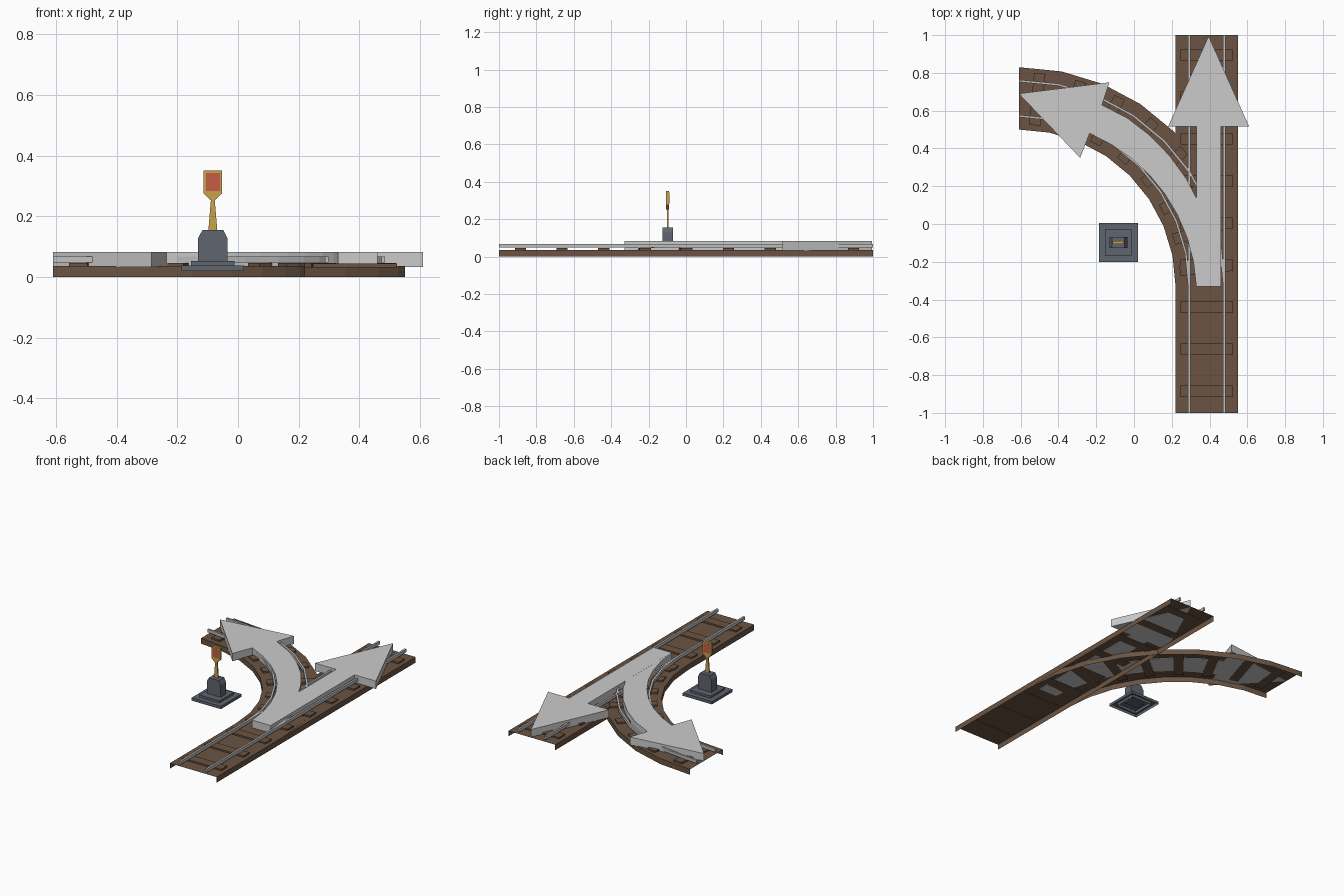
import bpy, bmesh, math
from mathutils import Vector

if "Cube" in bpy.data.objects:
    bpy.data.objects.remove(bpy.data.objects["Cube"])


def material(name, rgb):
    m = bpy.data.materials.new(name)
    m.diffuse_color = (*rgb, 1)
    m.use_nodes = True
    m.node_tree.nodes["Principled BSDF"].inputs["Base Color"].default_value = m.diffuse_color
    return m


WOOD = material("brown wood", (0.145, 0.088, 0.055))
STEEL = material("rail grey", (0.52, 0.52, 0.52))
ARROW = material("light grey", (0.60, 0.60, 0.60))
SLATE = material("slate", (0.115, 0.13, 0.16))
GOLD = material("gold", (0.57, 0.36, 0.07))
RED = material("red", (0.56, 0.11, 0.06))

CX, CY = -0.61, -0.33      # centre of the curved track
MID, HALF = 0.385, 0.165   # straight track middle and half width
SEG = 8


def arc(r, a):
    """Point on the curve; a in degrees, 0 = joins straight, 90 = far end."""
    t = math.radians(a)
    return (CX + r * math.cos(t), CY + r * math.sin(t))


def mesh_object(name, bm, mat):
    me = bpy.data.meshes.new(name)
    bm.to_mesh(me)
    bm.free()
    me.materials.append(mat)
    ob = bpy.data.objects.new(name, me)
    bpy.context.collection.objects.link(ob)
    return ob


def prism(name, pts, z0, z1, mat, open_bottom=False):
    """Extrude an xy outline from z0 up to z1."""
    bm = bmesh.new()
    f = bm.faces.new([bm.verts.new((x, y, z0)) for x, y in pts])
    ext = bmesh.ops.extrude_face_region(bm, geom=[f], use_keep_orig=True)
    for v in ext["geom"]:
        if isinstance(v, bmesh.types.BMVert):
            v.co.z = z1
    bmesh.ops.recalc_face_normals(bm, faces=bm.faces)
    if open_bottom:
        low = [f for f in bm.faces if all(abs(v.co.z - z0) < 1e-6 for v in f.verts)]
        bmesh.ops.delete(bm, geom=low, context='FACES_ONLY')
    return mesh_object(name, bm, mat)


def rect(cx, cy, hx, hy):
    return [(cx - hx, cy - hy), (cx + hx, cy - hy), (cx + hx, cy + hy), (cx - hx, cy + hy)]


def sweep(name, left, right, zs, mat, channel=False):
    """Strip between two xy polylines: open channel or closed bar."""
    bm = bmesh.new()
    z0, z1 = zs
    rows = [[bm.verts.new(p) for p in ((*l, z0), (*l, z1), (*r, z1), (*r, z0))]
            for l, r in zip(left, right)]
    for a, b in zip(rows, rows[1:]):
        for i in range(3 if channel else 4):
            j = (i + 1) % 4
            bm.faces.new((a[i], b[i], b[j], a[j]))
    if not channel:
        bm.faces.new(rows[0])
        bm.faces.new(rows[-1][::-1])
    bmesh.ops.recalc_face_normals(bm, faces=bm.faces)
    if channel and max(bm.faces, key=lambda f: abs(f.normal.z)).normal.z < 0:
        bmesh.ops.reverse_faces(bm, faces=bm.faces)
    return mesh_object(name, bm, mat)


def straight(x):
    return [(x, -1), (x, 1)]


def curve(r):
    return [arc(r, 90 * i / SEG) for i in range(SEG + 1)]


R = MID - CX
# Hollow track beds
sweep("straight_bed", straight(MID - HALF), straight(MID + HALF), (0, 0.035), WOOD, True)
sweep("curved_bed", curve(R - HALF), curve(R + HALF), (0.0005, 0.0355), WOOD, True)

# Rails
for side, off in (("left", -0.093), ("right", 0.093)):
    w = 0.006
    sweep(f"straight_rail_{side}", straight(MID + off - w), straight(MID + off + w),
          (0.048, 0.068), STEEL)
    sweep(f"curved_rail_{side}", curve(R + off - w), curve(R + off + w),
          (0.0475, 0.0675), STEEL)

# Sleepers
for i in range(9):
    prism(f"straight_sleeper_{i}", rect(MID, -0.885 + i * 0.2225, 0.138, 0.03),
          0.031, 0.045, WOOD)
for i in range(SEG):
    a = 90 * (i + 0.5) / SEG
    c, t = Vector(arc(R, a)), math.radians(a)
    u, v = Vector((math.cos(t), math.sin(t))), Vector((-math.sin(t), math.cos(t)))
    pts = [c + u * x + v * y for x, y in rect(0, 0, 0.138, 0.03)]
    prism(f"curved_sleeper_{i}", [tuple(p) for p in pts], 0.031, 0.0455, WOOD)

# Direction arrows
prism("straight_arrow",
      [(0.33, -0.33), (0.46, -0.33), (0.46, 0.515), (0.61, 0.515),
       (0.395, 0.995), (0.18, 0.515), (0.33, 0.515)], 0.033, 0.083, ARROW)
N = 8
outer = [arc(1.045 + 0.018 * i / N, 65.5 * i / N) for i in range(N + 1)]
inner = [arc(0.94 - 0.05 * i / N, 65.0 * i / N) for i in range(N + 1)]
outer[-1], inner[-1] = (-0.17, 0.63), (-0.235, 0.48)
prism("curved_arrow",
      outer + [(-0.13, 0.75), (-0.61, 0.69), (-0.285, 0.35)] + inner[::-1],
      0.0325, 0.0825, ARROW)

# Switch stand: two hollow steps and a shouldered housing
LX, LY = -0.083, -0.098
prism("stand_base", rect(LX, LY, 0.103, 0.103), 0.02, 0.038, SLATE, True)
prism("stand_step", rect(LX, LY, 0.071, 0.071), 0.02, 0.052, SLATE, True)


def front_profile(name, half, y, depth, mat):
    """Mirror a half outline of (x, z) and extrude it along y."""
    pts = half + [(-x, z) for x, z in half[::-1]]
    ob = prism(name, pts, -depth, depth, mat)
    for v in ob.data.vertices:
        x, z, d = v.co
        v.co = (LX + x, y - d, z)
    return ob


front_profile("stand_housing", [(0.048, 0.03), (0.048, 0.128), (0.034, 0.155)],
              LY, 0.028, SLATE)

# Lever with flared head and a red plate on each side
front_profile("lever_stem", [(0.015, 0.15), (0.006, 0.258)], LY, 0.004, GOLD)
front_profile("lever_head", [(0.007, 0.253), (0.03, 0.275), (0.03, 0.35)], LY, 0.008, GOLD)
for side, s in (("front", -1), ("back", 1)):
    front_profile(f"lever_plate_{side}", [(0.023, 0.284), (0.023, 0.342)],
                  LY + s * 0.008, 0.001, RED)
